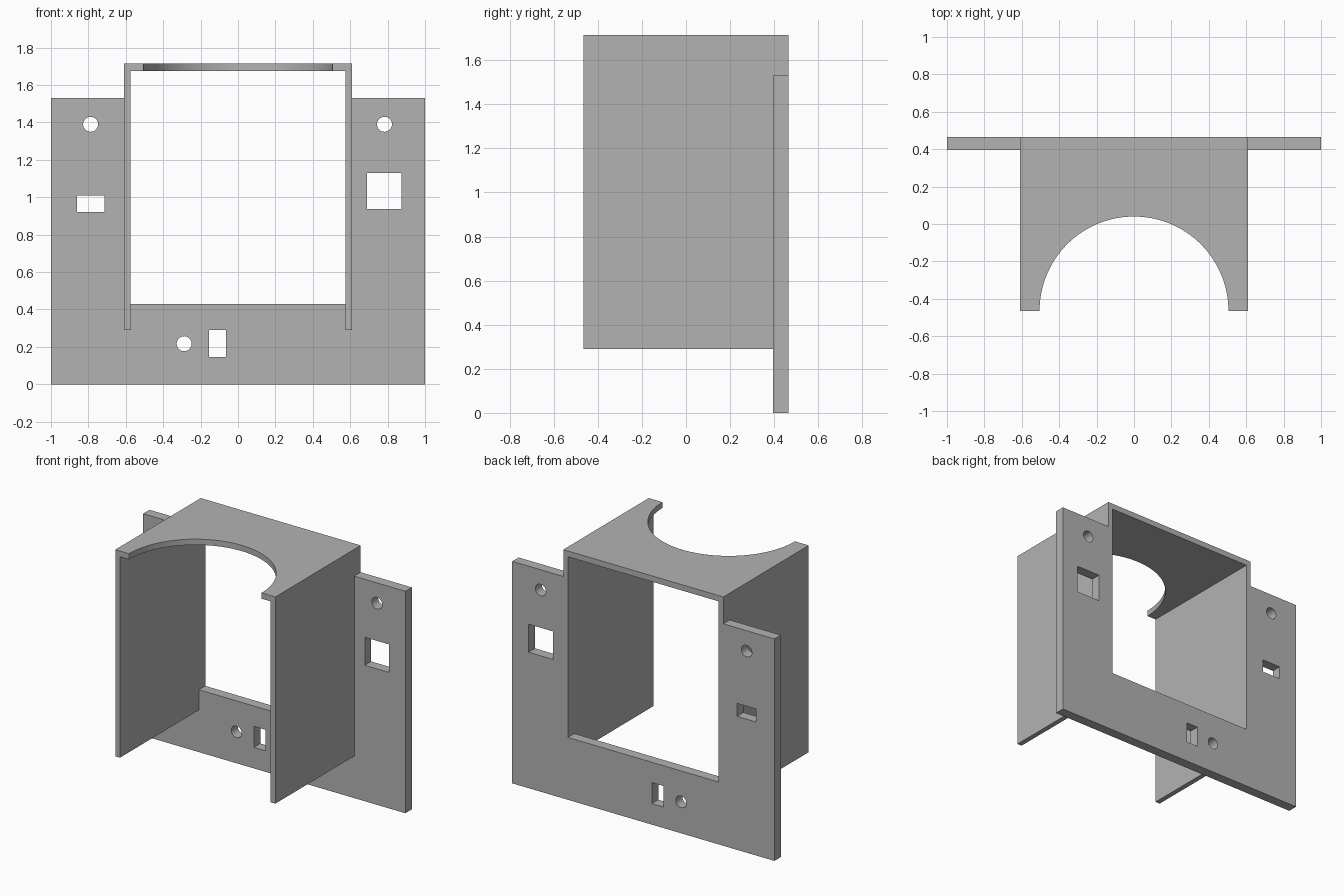
import bpy
import bmesh
from math import cos, sin, pi
from mathutils import Vector

cube = bpy.data.objects.get("Cube")
if cube:
    bpy.data.objects.remove(cube, do_unlink=True)

# Single grey material
grey = bpy.data.materials.new("plain grey")
grey.use_nodes = True
colour = (0.45, 0.45, 0.45, 1)
grey.diffuse_color = colour
grey.node_tree.nodes["Principled BSDF"].inputs["Base Color"].default_value = colour

# Main dimensions
FRONT, BACK, PLATE_FRONT = -0.465, 0.465, 0.395
OUTER, INNER = 0.61, 0.575
SILL, LEG, SHOULDER = 0.43, 0.29, 1.53
ROOF_LOW, ROOF = 1.675, 1.715


def prism(name, outline, axis, start, end):
    """Extrude a 2D outline along one axis; the outline uses the other two in order."""
    def place(a, b):
        co = [a, b]
        co.insert(axis, start)
        return co

    bm = bmesh.new()
    face = bm.faces.new([bm.verts.new(place(a, b)) for a, b in outline])
    depth = Vector((0, 0, 0))
    depth[axis] = end - start
    new = bmesh.ops.extrude_face_region(bm, geom=[face])["geom"]
    bmesh.ops.translate(bm, vec=depth, verts=[v for v in new if isinstance(v, bmesh.types.BMVert)])
    bmesh.ops.recalc_face_normals(bm, faces=bm.faces)
    mesh = bpy.data.meshes.new(name)
    bm.to_mesh(mesh)
    bm.free()
    mesh.materials.append(grey)
    obj = bpy.data.objects.new(name, mesh)
    bpy.context.collection.objects.link(obj)
    return obj


def rectangle(x0, x1, z0, z1):
    return [(x0, z0), (x1, z0), (x1, z1), (x0, z1)]


def arc(cx, cy, radius, sweep, steps):
    return [(cx + radius * cos(sweep * i / steps), cy + radius * sin(sweep * i / steps))
            for i in range(steps)]


# U-shaped back plate
half = [(1, 0), (1, SHOULDER), (OUTER, SHOULDER), (OUTER, SILL)]
plate = prism("back_plate", half + [(-x, z) for x, z in reversed(half)], 1, PLATE_FRONT, BACK)

# Screw holes and rectangular ports through the plate
holes = [arc(x, z, 0.04, 2 * pi, 32) for x, z in ((-0.788, 1.39), (0.783, 1.39), (-0.288, 0.217))]
holes += [rectangle(-0.86, -0.715, 0.92, 1.01),
          rectangle(0.69, 0.875, 0.937, 1.13),
          rectangle(-0.155, -0.065, 0.145, 0.29)]
cutters = []
for outline in holes:
    cutter = prism("hole_cutter", outline, 1, PLATE_FRONT - 0.1, BACK + 0.1)
    cutter.hide_render = True
    cut = plate.modifiers.new("hole", "BOOLEAN")
    cut.operation = "DIFFERENCE"
    cut.solver = "EXACT"
    cut.object = cutter
    cutters.append(cutter)

bpy.context.view_layer.update()
graph = bpy.context.evaluated_depsgraph_get()
cut_mesh = bpy.data.meshes.new_from_object(plate.evaluated_get(graph))
plate.modifiers.clear()
plate.data = cut_mesh
for cutter in cutters:
    bpy.data.objects.remove(cutter, do_unlink=True)

# Side walls, notched at the bottom to sit on the plate
wall = [(FRONT, LEG), (PLATE_FRONT, LEG), (PLATE_FRONT, SILL),
        (BACK, SILL), (BACK, ROOF), (FRONT, ROOF)]
for side, name in ((1, "left_wall"), (-1, "right_wall")):
    prism(name, wall, 0, side * INNER, side * OUTER)

# Roof with a half-round cut-out in its front edge
roof = arc(0, FRONT, 0.505, pi, 64) + [(-0.505, FRONT), (-INNER, FRONT), (-INNER, BACK),
                                      (INNER, BACK), (INNER, FRONT)]
prism("roof", roof, 2, ROOF_LOW, ROOF)
